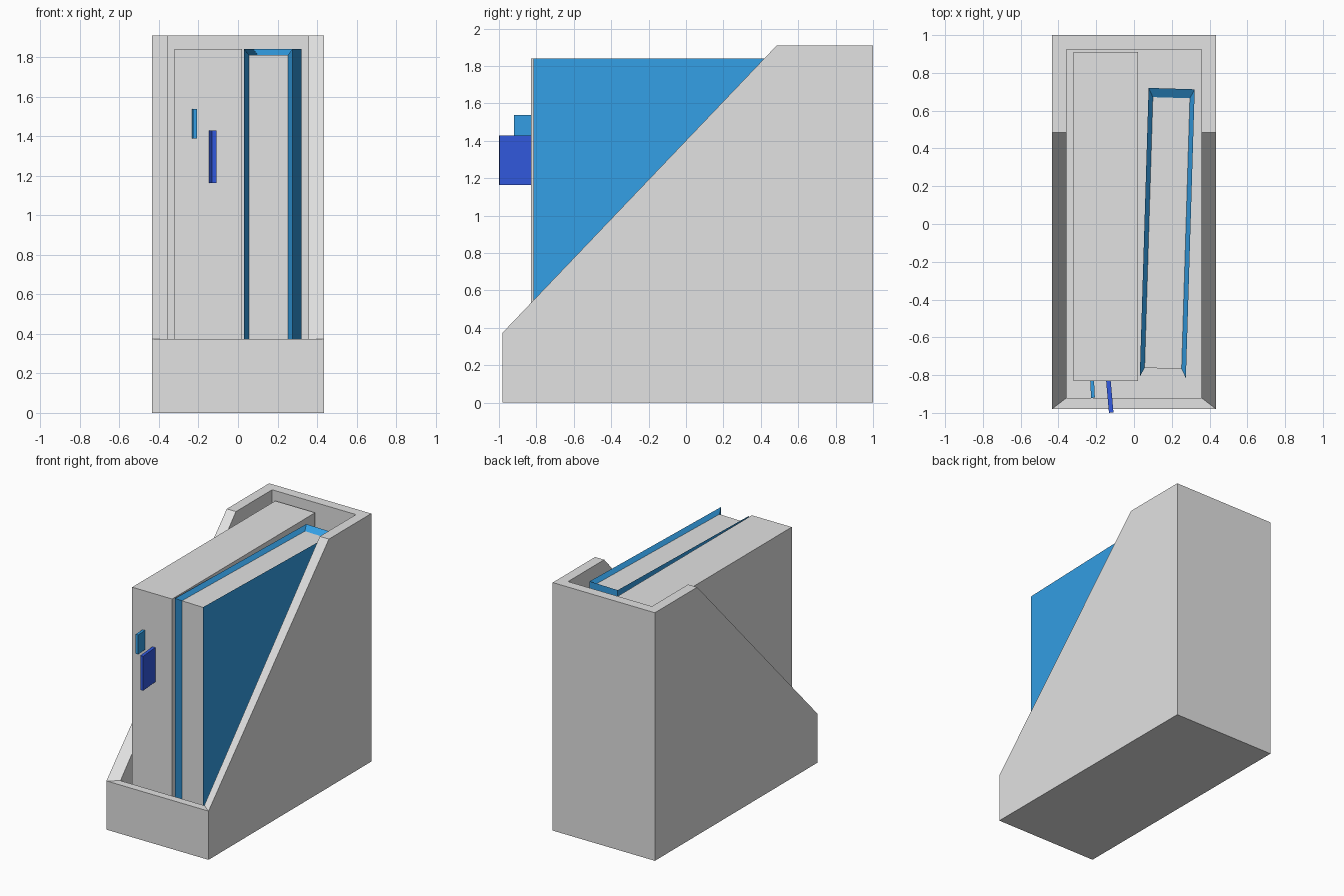
import bpy, bmesh, math
from mathutils import Matrix, Vector

if "Cube" in bpy.data.objects:
    bpy.data.objects.remove(bpy.data.objects["Cube"])


def mat(name, rgb):
    m = bpy.data.materials.new(name)
    m.diffuse_color = (*rgb, 1)
    m.use_nodes = True
    m.node_tree.nodes["Principled BSDF"].inputs["Base Color"].default_value = m.diffuse_color
    return m


GREY = mat("light grey", (0.76, 0.76, 0.76))
BLUE = mat("sky blue", (0.034, 0.347, 0.783))
ROYAL = mat("royal blue", (0.032, 0.102, 0.745))


def finish(name, bm, mats, loc=(0, 0, 0), angle=0):
    bmesh.ops.recalc_face_normals(bm, faces=bm.faces)
    bm.transform(Matrix.Translation(loc) @ Matrix.Rotation(math.radians(angle), 4, 'Z'))
    me = bpy.data.meshes.new(name)
    bm.to_mesh(me)
    bm.free()
    for m in mats:
        me.materials.append(m)
    ob = bpy.data.objects.new(name, me)
    bpy.context.collection.objects.link(ob)
    return ob


def box(name, size, loc, m, angle=0):
    bm = bmesh.new()
    bmesh.ops.create_cube(bm, size=1)
    bmesh.ops.scale(bm, vec=size, verts=bm.verts)
    return finish(name, bm, [m], loc, angle)


FLOOR = 0.08

# File holder: outer and inner side profiles (y, z), joined by a rim
outer = [(-0.98, 0), (-0.98, 0.375), (0.485, 1.91), (1, 1.91), (1, 0)]
inner = [(-0.92, FLOOR), (-0.92, 0.375), (0.485, 1.91), (0.925, 1.91), (0.925, FLOOR)]
bm = bmesh.new()
o, i = [[[bm.verts.new((s * x, y, z)) for y, z in prof] for s in (-1, 1)]
        for prof, x in ((outer, 0.435), (inner, 0.357))]
for shell in (o, i):
    for side in shell:
        bm.faces.new(side)
    for a, b in ((0, 1), (3, 4), (4, 0)):          # front, back, bottom
        bm.faces.new((shell[0][a], shell[0][b], shell[1][b], shell[1][a]))
for s in (0, 1):
    for a, b in ((1, 2), (2, 3)):                  # side rims
        bm.faces.new((o[s][a], o[s][b], i[s][b], i[s][a]))
for a in (1, 3):                                   # front and back rims
    bm.faces.new((o[0][a], o[1][a], i[1][a], i[0][a]))
finish("file_holder", bm, [GREY])

# Thick grey binder
TOP = 1.84
box("binder", (0.34, 1.74, TOP - FLOOR), (-0.15, 0.04, (TOP + FLOOR) / 2), GREY)

# Page marker tabs sticking out of the binder
box("small_tab", (0.02, 0.11, 0.15), (-0.22, -0.865, 1.462), BLUE, 3)
box("large_tab", (0.024, 0.19, 0.265), (-0.129, -0.904, 1.296), ROYAL, 5)

# Book: blue cover with sunken grey page faces on front, top and bottom
bm = bmesh.new()
signs = [(x, y, z) for x in (-1, 1) for y in (-1, 1) for z in (-1, 1)]
half, inset = (0.122, 0.765, (TOP - FLOOR) / 2), (0.024, 0.048, 0.03)
C = {s: bm.verts.new([k * h for k, h in zip(s, half)]) for s in signs}
P = {s: bm.verts.new([k * (h - d) for k, h, d in zip(s, half, inset)]) for s in signs}


def quad(v, axis, side):
    keys = []
    for a, b in ((-1, -1), (1, -1), (1, 1), (-1, 1)):
        k = [a, b]
        k.insert(axis, side)
        keys.append(tuple(k))
    return bm.faces.new([v[k] for k in keys])


for axis, side in ((0, -1), (0, 1), (1, 1)):       # covers and spine
    quad(C, axis, side)
pages = [quad(P, axis, side) for axis, side in ((1, -1), (2, 1), (2, -1))]
rim = [((x, -1, -1), (x, -1, 1)) for x in (-1, 1)]
rim += [((x, -1, z), (x, 1, z)) for x in (-1, 1) for z in (-1, 1)]
rim += [((-1, 1, z), (1, 1, z)) for z in (-1, 1)]
for a, b in rim:
    bm.faces.new((C[a], C[b], P[b], P[a]))
for f in pages:
    f.material_index = 1
finish("book", bm, [BLUE, GREY], (0.176, -0.048, (TOP + FLOOR) / 2), -1.75)
